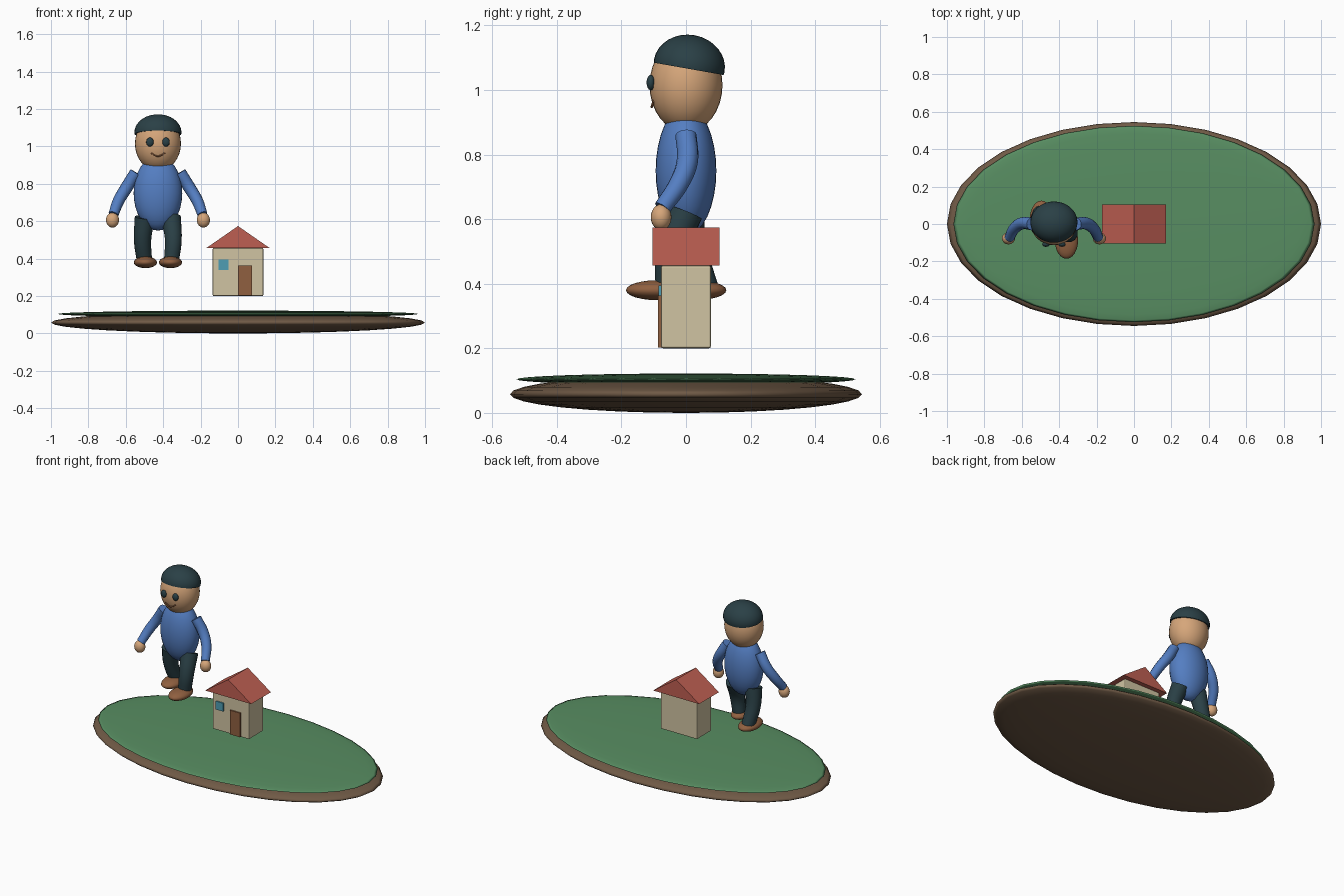
import bpy, bmesh, math
from mathutils import Vector

if "Cube" in bpy.data.objects:
    bpy.data.objects.remove(bpy.data.objects["Cube"])


def srgb(r, g, b):
    def lin(c):
        c /= 255
        return c / 12.92 if c <= 0.04045 else ((c + 0.055) / 1.055) ** 2.4
    return (lin(r), lin(g), lin(b), 1)


def material(name, rgb):
    m = bpy.data.materials.new(name)
    m.diffuse_color = srgb(*rgb)
    m.use_nodes = True
    m.node_tree.nodes["Principled BSDF"].inputs["Base Color"].default_value = m.diffuse_color
    return m


GRASS = material("grass_green", (88, 142, 98))
SOIL = material("soil_brown", (112, 90, 70))
WALL = material("wall_cream", (208, 196, 162))
ROOF = material("roof_red", (190, 95, 82))
BROWN = material("leather_brown", (144, 96, 64))
GLASS = material("window_blue", (78, 158, 180))
SKIN = material("skin_tan", (214, 166, 122))
SHIRT = material("shirt_blue", (84, 126, 194))
DARK = material("dark_slate", (42, 64, 70))


def add_mesh(name, bm, mat, smooth=True):
    bmesh.ops.recalc_face_normals(bm, faces=bm.faces)
    for f in bm.faces:
        f.smooth = smooth
    me = bpy.data.meshes.new(name)
    bm.to_mesh(me)
    bm.free()
    me.materials.append(mat)
    ob = bpy.data.objects.new(name, me)
    bpy.context.collection.objects.link(ob)
    return ob


def ellipsoid(name, loc, radii, mat, seg=32, rings=16):
    bm = bmesh.new()
    bmesh.ops.create_uvsphere(bm, u_segments=seg, v_segments=rings, radius=1)
    bmesh.ops.scale(bm, vec=radii, verts=bm.verts)
    ob = add_mesh(name, bm, mat)
    ob.location = loc
    return ob


def box(name, lo, hi, mat, bevel=0):
    lo, hi = Vector(lo), Vector(hi)
    bm = bmesh.new()
    bmesh.ops.create_cube(bm, size=1)
    bmesh.ops.scale(bm, vec=hi - lo, verts=bm.verts)
    ob = add_mesh(name, bm, mat, smooth=False)
    ob.location = (lo + hi) / 2
    if bevel:
        mod = ob.modifiers.new("soft_edges", 'BEVEL')
        mod.width, mod.segments = bevel, 2
    return ob


def tube(name, points, radii, mat):
    """Tapered round tube swept along a smooth path."""
    cu = bpy.data.curves.new(name, 'CURVE')
    cu.dimensions = '3D'
    cu.bevel_depth = 1
    cu.bevel_resolution = 4
    cu.resolution_u = 6
    cu.use_fill_caps = True
    sp = cu.splines.new('BEZIER')
    sp.bezier_points.add(len(points) - 1)
    for bp, p, r in zip(sp.bezier_points, points, radii):
        bp.co, bp.radius = p, r
        bp.handle_left_type = bp.handle_right_type = 'AUTO'
    cu.materials.append(mat)
    ob = bpy.data.objects.new(name, cu)
    bpy.context.collection.objects.link(ob)
    bpy.ops.object.select_all(action='DESELECT')
    ob.select_set(True)
    bpy.context.view_layer.objects.active = ob
    bpy.ops.object.convert(target='MESH')
    bpy.ops.object.shade_smooth_by_angle(angle=math.radians(50))


# Island: soil lens with a thin grass layer on top
ellipsoid("soil_base", (0, 0, 0.058), (1, 0.545, 0.058), SOIL)
ellipsoid("grass_top", (0, 0, 0.104), (0.965, 0.525, 0.018), GRASS)

# House
box("house_walls", (-0.135, -0.077, 0.2), (0.135, 0.077, 0.457), WALL, 0.006)
box("door", (0, -0.086, 0.202), (0.075, -0.0765, 0.363), BROWN)
box("window", (-0.105, -0.085, 0.34), (-0.05, -0.0765, 0.395), GLASS)

bm = bmesh.new()
tri = [bm.verts.new(p) for p in ((-0.17, -0.104, 0.456), (0.17, -0.104, 0.456), (0, -0.104, 0.574))]
gable = bm.faces.new(tri)
ext = bmesh.ops.extrude_face_region(bm, geom=[gable], use_keep_orig=True)
bmesh.ops.translate(bm, vec=(0, 0.208, 0),
                    verts=[v for v in ext["geom"] if isinstance(v, bmesh.types.BMVert)])
add_mesh("gable_roof", bm, ROOF, smooth=False)

# Figure: torso and head
CX = -0.428
ellipsoid("torso", (CX, 0, 0.75), (0.13, 0.094, 0.2), SHIRT)
ellipsoid("head", (CX, 0, 1.015), (0.123, 0.113, 0.146), SKIN)

# Cap of hair: upper half of an ellipsoid, tipped backwards
bm = bmesh.new()
bmesh.ops.create_uvsphere(bm, u_segments=32, v_segments=16, radius=1)
cut = bmesh.ops.bisect_plane(bm, geom=bm.verts[:] + bm.edges[:] + bm.faces[:],
                             plane_co=(0, 0, -0.1), plane_no=(0, 0, 1), clear_inner=True)
rim = [e for e in cut["geom_cut"] if isinstance(e, bmesh.types.BMEdge)]
bmesh.ops.edgeloop_fill(bm, edges=rim)
bmesh.ops.scale(bm, vec=(0.126, 0.111, 0.096), verts=bm.verts)
hair = add_mesh("hair_cap", bm, DARK)
for p in hair.data.polygons:
    p.use_smooth = len(p.vertices) <= 4
hair.location = (CX, 0.01, 1.075)
hair.rotation_euler = (math.radians(-10), 0, 0)

# Smile
smile = [(CX + x, -0.106 + 0.006 * (x / 0.037) ** 2, 0.948 + 0.018 * (x / 0.037) ** 2)
         for x in (-0.037, -0.02, 0, 0.02, 0.037)]
tube("smile", smile, [0.004] * 5, BROWN)

# Mirrored parts; the legs stride, right foot ahead of the left
for side, s, stride in (("left", -1, 0.06), ("right", 1, -0.055)):
    ellipsoid(side + "_eye", (CX + s * 0.043, -0.109, 1.023), (0.02, 0.013, 0.024), DARK, 20, 12)

    arm = [(0.118, 0, 0.86), (0.168, 0.004, 0.78), (0.21, -0.022, 0.71), (0.238, -0.073, 0.635)]
    tube(side + "_arm", [(CX + s * x, y, z) for x, y, z in arm],
         (0.033, 0.033, 0.031, 0.027), SHIRT)
    ellipsoid(side + "_hand", (CX + s * 0.243, -0.077, 0.606), (0.035, 0.032, 0.04), SKIN, 24, 12)

    leg = [(0.07, 0, 0.62), (0.082, stride * 0.6 - 0.015, 0.5), (0.072, stride, 0.385)]
    tube(side + "_leg", [(CX + s * x, y, z) for x, y, z in leg],
         (0.054, 0.046, 0.041), DARK)
    ellipsoid(side + "_shoe", (CX + s * 0.067, stride - 0.033, 0.38), (0.062, 0.098, 0.031), BROWN, 24, 12)
